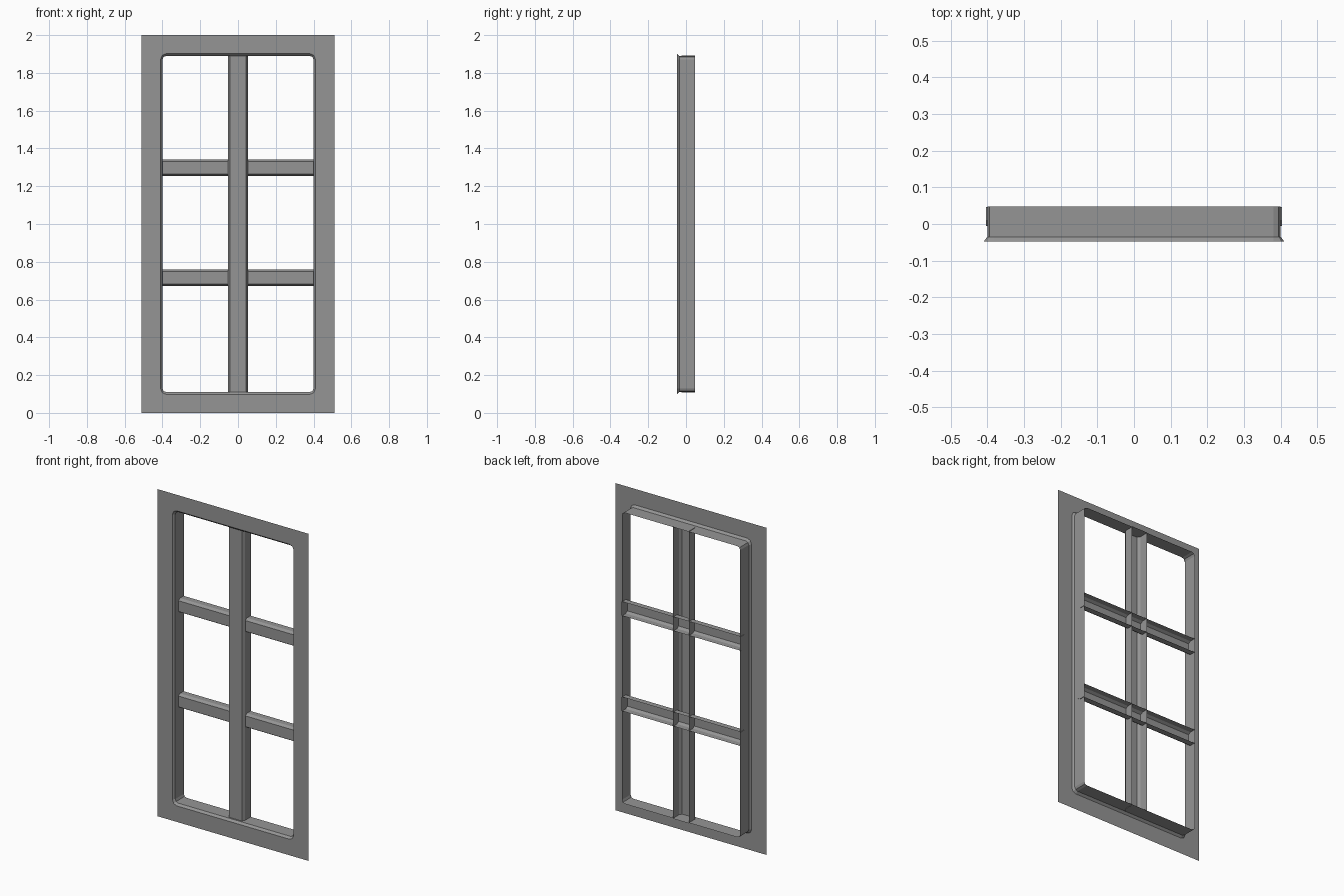
import bpy, bmesh, math

cube = bpy.data.objects.get("Cube")
if cube:
    bpy.data.objects.remove(cube, do_unlink=True)

grey = bpy.data.materials.new("plain grey")
grey.use_nodes = True
COLOUR = (0.3, 0.3, 0.3, 1)
grey.diffuse_color = COLOUR
grey.node_tree.nodes["Principled BSDF"].inputs["Base Color"].default_value = COLOUR

MID_Z = 1.0
FRONT, BACK = -0.048, 0.048


def finish(bm, name, z, fix_normals=False):
    bmesh.ops.remove_doubles(bm, verts=bm.verts, dist=1e-5)
    if fix_normals:
        bmesh.ops.recalc_face_normals(bm, faces=bm.faces)
    mesh = bpy.data.meshes.new(name)
    bm.to_mesh(mesh)
    bm.free()
    mesh.materials.append(grey)
    obj = bpy.data.objects.new(name, mesh)
    obj.location.z = z
    bpy.context.collection.objects.link(obj)
    return obj


def rounded_loop(bm, half_x, half_z, radius, y, segments=2):
    """Ring of vertices around a rectangle with rounded corners."""
    ring = []
    for k, (sx, sz) in enumerate([(1, 1), (-1, 1), (-1, -1), (1, -1)]):
        for s in range(segments + 1):
            a = (k + s / segments) * math.pi / 2
            ring.append(bm.verts.new((sx * (half_x - radius) + radius * math.cos(a), y,
                                      sz * (half_z - radius) + radius * math.sin(a))))
    return ring


def window_frame():
    """Flat face plate, bevelled lip and sleeve running back through the opening."""
    bm = bmesh.new()
    rings = [rounded_loop(bm, 0.51, 1.0, 0, FRONT),
             rounded_loop(bm, 0.41, 0.902, 0.03, FRONT),
             rounded_loop(bm, 0.40, 0.89, 0.02, FRONT + 0.013),
             rounded_loop(bm, 0.40, 0.89, 0.02, BACK)]
    for a, b in zip(rings, rings[1:]):
        for i in range(len(a)):
            j = (i + 1) % len(a)
            bm.faces.new((a[i], a[j], b[j], b[i]))
    finish(bm, "window_frame", MID_Z)


def channel(name, half_width, half_length, front, back, z, upright):
    """Bar with chamfered front edges, closed ends and an open back."""
    flat, shoulder = half_width - 0.01, front + 0.016
    half = [(half_width, back), (half_width, shoulder), (flat, front)]
    profile = half + [(-u, y) for u, y in reversed(half)]
    bm = bmesh.new()
    ends = []
    for t in (-half_length, half_length):
        ends.append([bm.verts.new((u, y, t) if upright else (t, y, u)) for u, y in profile])
    for i in range(len(profile) - 1):
        bm.faces.new((ends[0][i], ends[0][i + 1], ends[1][i + 1], ends[1][i]))
    for end in ends:
        bm.faces.new(end)
    finish(bm, name, z, fix_normals=True)


window_frame()
channel("centre_mullion", 0.053, 0.893, -0.025, BACK, MID_Z, True)
for label, z in (("lower", 0.715), ("upper", 1.298)):
    channel(label + "_crossbar", 0.043, 0.403, -0.005, 0.046, z, False)
